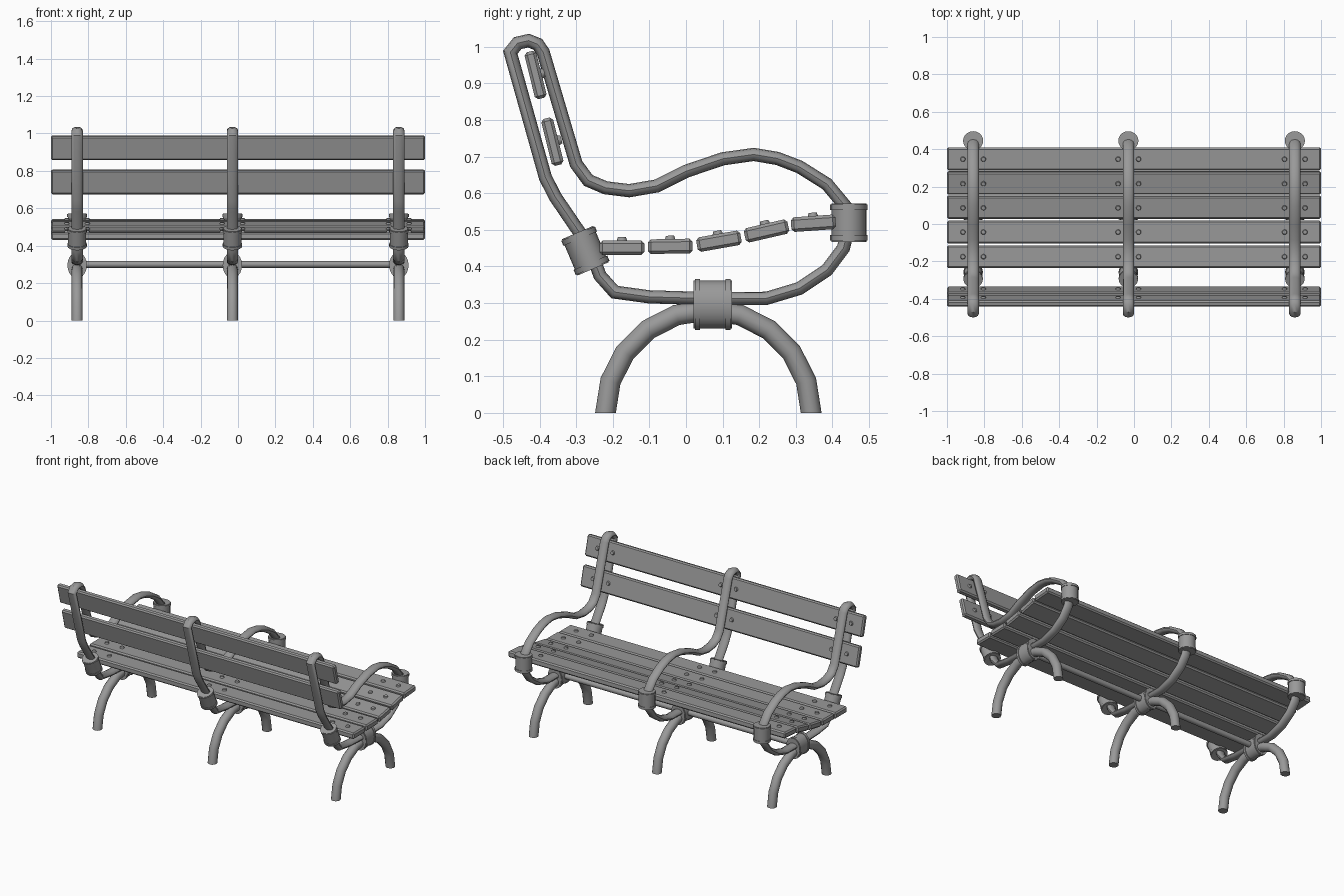
import bpy, bmesh
from math import pi, sin, cos, radians
from mathutils import Vector, Matrix

cube = bpy.data.objects.get("Cube")
if cube:
    bpy.data.objects.remove(cube)

grey = bpy.data.materials.new("grey")
grey.use_nodes = True
colour = (0.32, 0.32, 0.32, 1)
grey.diffuse_color = colour
grey.node_tree.nodes["Principled BSDF"].inputs["Base Color"].default_value = colour


def finish(name, bm, smooth=True):
    bmesh.ops.recalc_face_normals(bm, faces=bm.faces)
    mesh = bpy.data.meshes.new(name)
    bm.to_mesh(mesh)
    bm.free()
    mesh.materials.append(grey)
    obj = bpy.data.objects.new(name, mesh)
    bpy.context.collection.objects.link(obj)
    if smooth:
        bpy.ops.object.select_all(action='DESELECT')
        obj.select_set(True)
        bpy.context.view_layer.objects.active = obj
        bpy.ops.object.shade_smooth_by_angle(angle=radians(35))
    return obj


def tube(name, x, path, wide, thick, closed, sides=12):
    """Sweep an oval along a (y, z) path with mitred corners."""
    pts = [Vector(p) for p in path]
    n = len(pts)
    bm = bmesh.new()
    rings = []
    for i, p in enumerate(pts):
        before, after = pts[i - 1], pts[(i + 1) % n]
        if not closed and i == 0:
            before = Vector((after.x, -after.y))
        if not closed and i == n - 1:
            after = Vector((before.x, -before.y))
        a, b = (p - before).normalized(), (after - p).normalized()
        t = (a + b).normalized()
        side = Vector((-t.y, t.x)) * thick / max(t.dot(b), 0.6)
        ring = []
        for k in range(sides):
            ang = 2 * pi * k / sides
            q = p + side * sin(ang)
            ring.append(bm.verts.new((x + wide * cos(ang), q.x, q.y)))
        rings.append(ring)
    for i in range(n if closed else n - 1):
        r, s = rings[i], rings[(i + 1) % n]
        for k in range(sides):
            j = (k + 1) % sides
            bm.faces.new((r[k], r[j], s[j], s[k]))
    if not closed:
        bm.faces.new(rings[0])
        bm.faces.new(rings[-1])
    return finish(name, bm)


def collar(name, x, y, z, tilt, length, rx, ry):
    """Oval sleeve with a raised rim at each end."""
    bm = bmesh.new()
    rim = length * 0.14
    for offset, depth, size in ((0, length, 0.93),
                                (length * 0.4, rim, 1), (-length * 0.4, rim, 1)):
        m = (Matrix.Translation((x, y, z)) @ Matrix.Rotation(tilt, 4, 'X')
             @ Matrix.Translation((0, 0, offset))
             @ Matrix.Diagonal((rx * size, ry * size, depth, 1)))
        bmesh.ops.create_cone(bm, cap_ends=True, segments=20, radius1=1,
                              radius2=1, depth=1, matrix=m)
    return finish(name, bm)


def slat(name, y, z, tilt, width, thick):
    """Full-length plank with chamfered edges, and a bolt pair at each frame."""
    place = Matrix.Translation((0, y, z)) @ Matrix.Rotation(tilt, 4, 'X')
    bm = bmesh.new()
    bmesh.ops.create_cube(bm, size=1, matrix=place @ Matrix.Diagonal((2, width, thick, 1)))
    bmesh.ops.bevel(bm, geom=bm.edges[:], offset=0.008, segments=1,
                    affect='EDGES', profile=0.5)
    finish(name, bm, smooth=False)
    bm = bmesh.new()
    for x in frames:
        for dx in (-0.055, 0.055):
            m = place @ Matrix.Translation((x + dx, 0, thick / 2 + 0.003))
            bmesh.ops.create_cone(bm, cap_ends=True, segments=10, radius1=0.015,
                                  radius2=0.011, depth=0.012, matrix=m)
    finish(name + "_bolts", bm)


frames = (-0.86, -0.03, 0.86)

# Closed side loop: back post, under-seat rail, arm rest and back again
loop = [(-0.48, 0.985), (-0.384, 0.643), (-0.357, 0.59), (-0.265, 0.455),
        (-0.235, 0.375), (-0.195, 0.33), (-0.1, 0.317), (0.07, 0.312),
        (0.22, 0.313), (0.31, 0.34), (0.385, 0.39), (0.43, 0.45),
        (0.445, 0.51), (0.435, 0.565), (0.385, 0.625), (0.31, 0.672),
        (0.25, 0.695), (0.185, 0.706), (0.1, 0.694), (0, 0.66),
        (-0.08, 0.62), (-0.155, 0.607), (-0.22, 0.615), (-0.267, 0.635),
        (-0.3, 0.68), (-0.39, 0.985), (-0.405, 1.007), (-0.43, 1.017),
        (-0.46, 1.01)]

# Semicircular leg arch
arch = [(0.061 - 0.281 * cos(pi * i / 10), 0.281 * sin(pi * i / 10))
        for i in range(11)]

for label, x in zip(("right", "middle", "left"), frames):
    tube(label + "_side_loop", x, loop, 0.03, 0.018, True)
    tube(label + "_leg_arch", x, arch, 0.029, 0.028, False)
    collar(label + "_arm_collar", x, 0.445, 0.52, 0, 0.105, 0.054, 0.051)
    collar(label + "_back_collar", x, -0.275, 0.443, radians(23), 0.108, 0.052, 0.05)
    collar(label + "_leg_collar", x, 0.073, 0.296, pi / 2, 0.104, 0.052, 0.07)

# Cross bar joining the frames
bm = bmesh.new()
bmesh.ops.create_cone(bm, cap_ends=True, segments=12, radius1=0.018, radius2=0.018,
                      depth=1.72, matrix=Matrix.Translation((0, 0.073, 0.3))
                      @ Matrix.Rotation(pi / 2, 4, 'Y'))
finish("cross_bar", bm)

# Seat planks follow a gentle rise
for i, (y, z, deg) in enumerate(((-0.175, 0.451, 0), (-0.043, 0.455, 1),
                                 (0.09, 0.469, 10), (0.22, 0.497, 13),
                                 (0.348, 0.518, 4))):
    slat(f"seat_slat_{i + 1}", y, z, radians(deg), 0.122, 0.04)

# Back planks lean with the posts
for name, y, z in (("upper", -0.411, 0.923), ("lower", -0.365, 0.741)):
    slat(name + "_back_slat", y, z, radians(-76), 0.132, 0.033)
